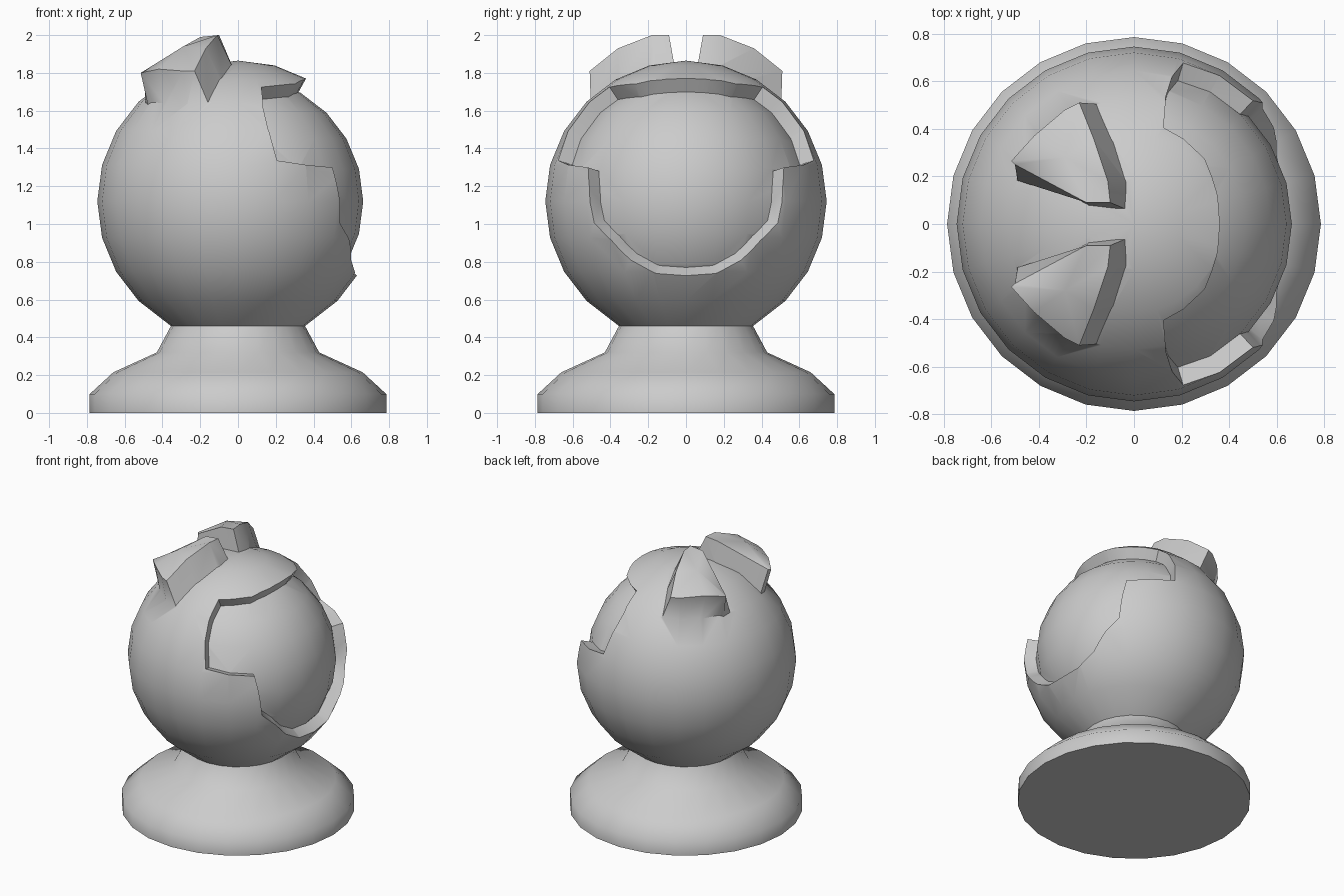
import bpy, bmesh
from math import sin, cos, radians, pi
from mathutils import Vector

if "Cube" in bpy.data.objects:
    bpy.data.objects.remove(bpy.data.objects["Cube"])

C = Vector((0, 0, 1.12))   # centre of the head
R = 0.745                  # outer head radius


def make(name, verts, faces):
    me = bpy.data.meshes.new(name)
    me.from_pydata([tuple(v) for v in verts], [], faces)
    bm = bmesh.new()
    bm.from_mesh(me)
    bmesh.ops.recalc_face_normals(bm, faces=bm.faces)
    bm.to_mesh(me)
    bm.free()
    ob = bpy.data.objects.new(name, me)
    bpy.context.collection.objects.link(ob)
    return ob


def lathe(name, profile, n=24):
    """Closed solid: profile of (radius, z) with a pole at its last point."""
    ring = [(r * cos(2 * pi * i / n), r * sin(2 * pi * i / n), z)
            for r, z in profile[:-1] for i in range(n)]
    rows = len(profile) - 1
    faces = [tuple(range(n))]
    for j in range(rows - 1):
        for i in range(n):
            k = (i + 1) % n
            faces.append((j * n + i, j * n + k, (j + 1) * n + k, (j + 1) * n + i))
    for i in range(n):
        faces.append(((rows - 1) * n + i, (rows - 1) * n + (i + 1) % n, rows * n))
    return make(name, ring + [(0, 0, profile[-1][1])], faces)


def direction(az, el):
    a, e = radians(az), radians(el)
    return Vector((cos(e) * cos(a), cos(e) * sin(a), sin(e)))


def combine(target, other, op):
    m = target.modifiers.new(op.lower(), 'BOOLEAN')
    m.operation, m.object, m.solver = op, other, 'EXACT'
    bpy.context.view_layer.objects.active = target
    bpy.ops.object.modifier_apply(modifier=m.name)
    bpy.data.objects.remove(other)


# Base, neck and round head in one turned profile
profile = [(0.785, 0), (0.785, 0.10), (0.66, 0.215), (0.43, 0.32), (0.355, 0.46)]
profile += [(R * cos(radians(e)), C.z + R * sin(radians(e))) for e in range(-45, 90, 15)]
profile.append((0, C.z + R))
body = lathe("head_and_base", profile)

# Face opening: radial cutter with a peaked brow, cheek ledges and a chin
half = [(20, 60), (42, 57), (60, 56), (73, 55), (76, 42), (75.5, 31), (73, 17),
        (60, 15), (46, 14), (44, 5), (42, -9), (34, -16), (26, -25), (14, -31)]
outline = [(0, 61)] + half + [(0, -32)] + [(-a, e) for a, e in reversed(half)]
n = len(outline)
verts = [C + direction(a, e) * 3 for a, e in outline] + [C, C + direction(0, 30) * 3]
faces = [f for i in range(n) for f in ((i, (i + 1) % n, n), (i, (i + 1) % n, n + 1))]
combine(body, make("face_cutter", verts, faces), 'DIFFERENCE')

# Recessed face: smaller ball inside the shell
ri = 0.663
inner = [(ri * cos(radians(e)), C.z + ri * sin(radians(e))) for e in range(-75, 90, 15)]
combine(body, lathe("face", inner + [(0, C.z + ri)]), 'UNION')

# Ears: raised domed plates with a steep back and a sloping front
foot = [(-.52, .17, 1.63), (-.50, .25, 1.61), (-.41, .38, 1.61), (-.28, .49, 1.61),
        (-.14, .54, 1.61), (-.06, .36, 1.76), (-.01, .19, 1.84), (-.02, .06, 1.86),
        (-.20, .08, 1.83)]
top = [(-.50, .25, 1.80), (-.515, .265, 1.80), (-.42, .37, 1.82), (-.29, .48, 1.81),
       (-.23, .51, 1.81), (-.17, .36, 1.93), (-.11, .18, 2.0), (-.10, .09, 2.0),
       (-.20, .09, 1.99)]
m = len(foot)
for side, label in ((1, "left"), (-1, "right")):
    pts = [C + (Vector(p) - C) * 0.93 for p in foot] + [Vector(p) for p in top]
    pts += [C + Vector((-.2, .2, .4)), Vector((-.29, .28, 1.94))]
    for p in pts:
        p.y *= side
    faces = []
    for i in range(m):
        k = (i + 1) % m
        faces += [(i, k, m + k, m + i), (i, k, 2 * m), (m + i, m + k, 2 * m + 1)]
    combine(body, make(label + "_ear", pts, faces), 'UNION')

# Smooth shading with crisp rim and ear edges
bpy.ops.object.select_all(action='DESELECT')
body.select_set(True)
bpy.context.view_layer.objects.active = body
bpy.ops.object.shade_smooth_by_angle(angle=radians(50))
